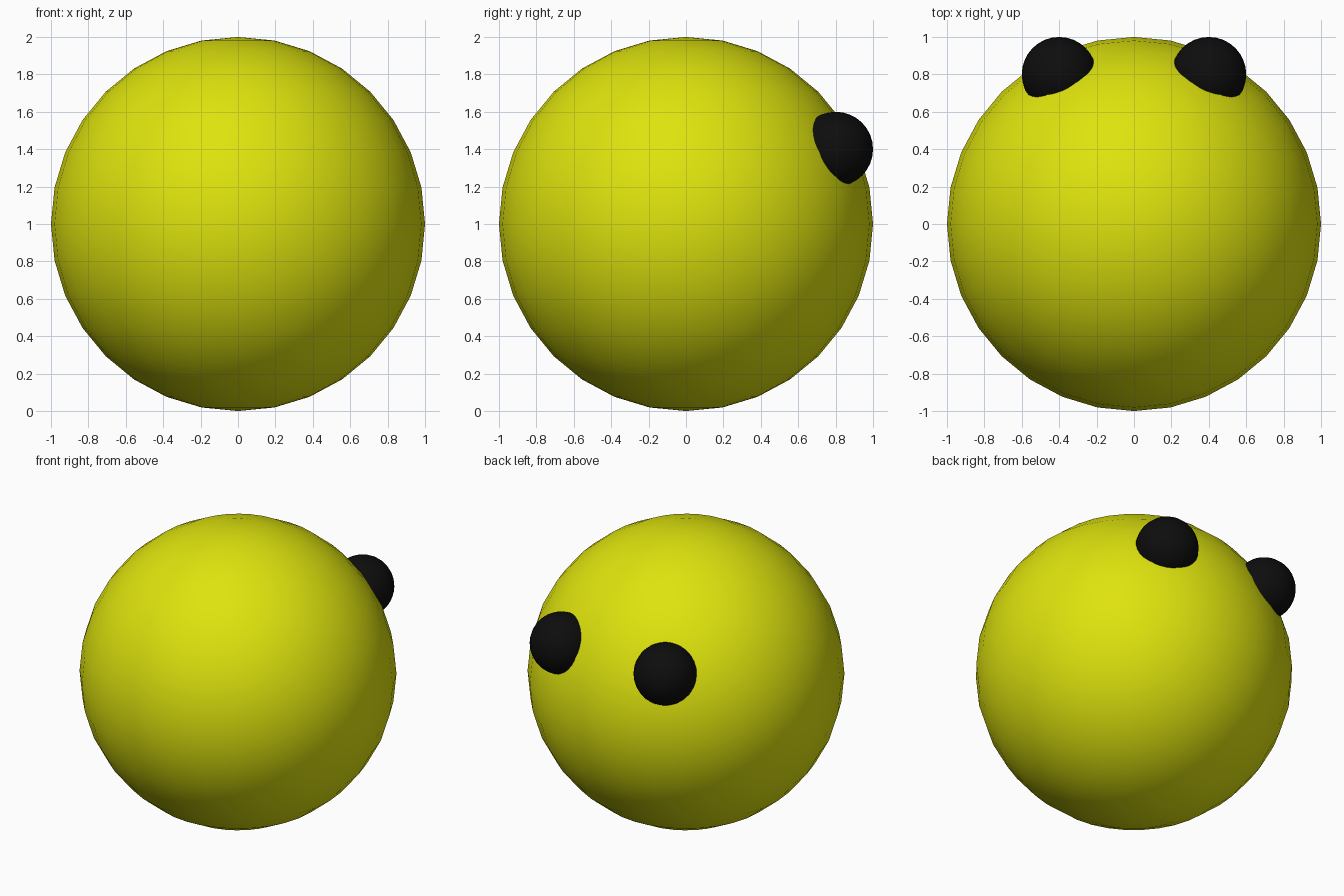
import bpy

if "Cube" in bpy.data.objects:
    bpy.data.objects.remove(bpy.data.objects["Cube"])


def material(name, colour):
    mat = bpy.data.materials.new(name)
    mat.diffuse_color = (*colour, 1.0)
    mat.use_nodes = True
    mat.node_tree.nodes["Principled BSDF"].inputs["Base Color"].default_value = mat.diffuse_color
    return mat


def ball(name, radius, centre, mat):
    bpy.ops.mesh.primitive_uv_sphere_add(segments=32, ring_count=16,
                                         radius=radius, location=centre)
    obj = bpy.context.object
    obj.name = name
    obj.data.materials.append(mat)
    bpy.ops.object.shade_smooth()
    return obj


yellow = material("yellow", (0.73, 0.77, 0.004))
black = material("black", (0.004, 0.004, 0.004))

# Round body resting on the ground
ball("body", 1.0, (0, 0, 1), yellow)

# Pair of eyes half sunk into the back of the body
for side, label in ((-1, "left"), (1, "right")):
    ball(f"{label}_eye", 0.2, (side * 0.4, 0.8, 1.4), black)
